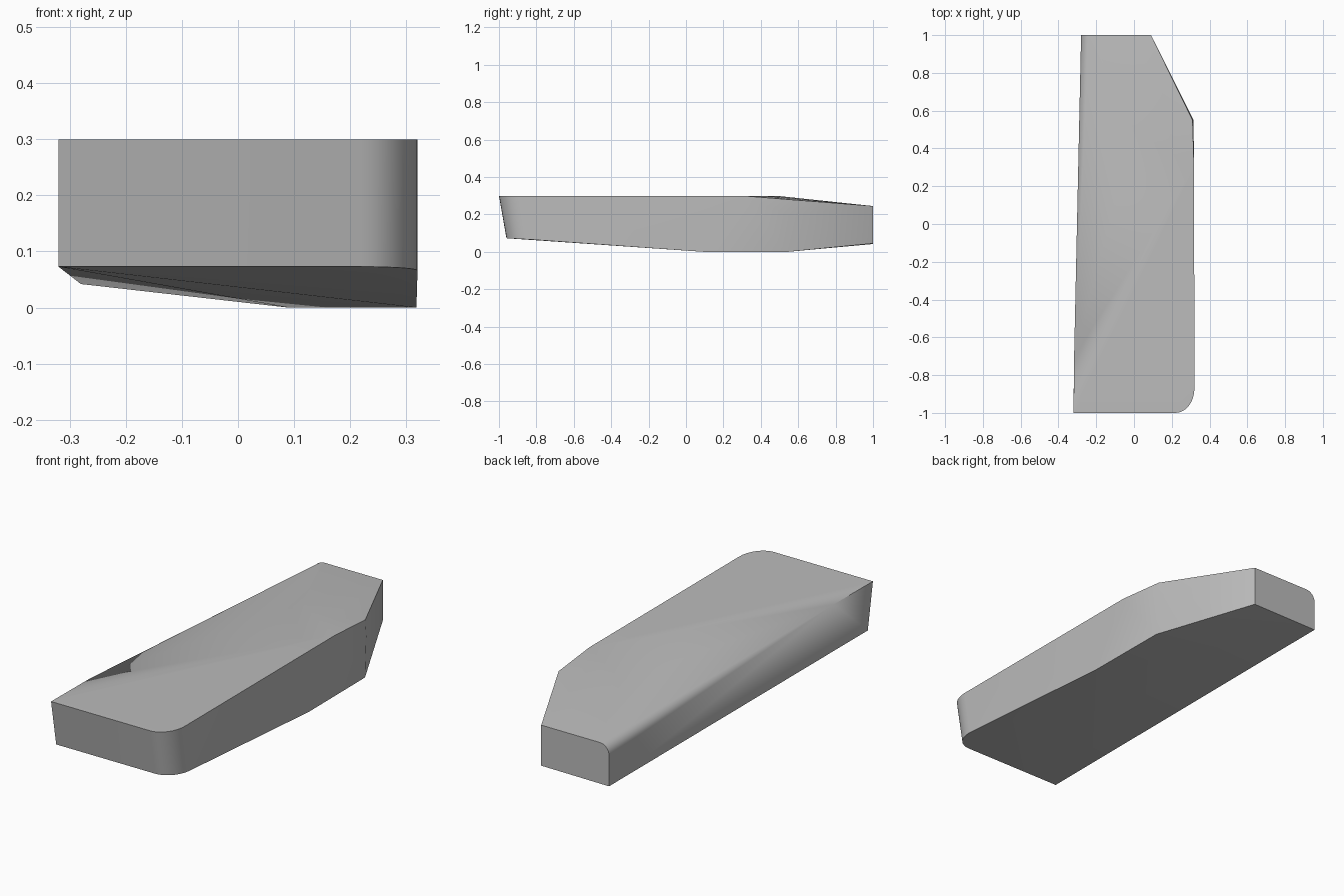
import bpy, bmesh
from math import sin, cos, pi

cube = bpy.data.objects.get("Cube")
if cube:
    bpy.data.objects.remove(cube)


def arc(cx, cy, rx, ry, start, end, steps=8):
    """Points along part of an ellipse, angles in quarter turns."""
    for i in range(steps + 1):
        a = (start + (end - start) * i / steps) * pi / 2
        yield cx + rx * cos(a), cy + ry * sin(a)


# Slanted front end with a rounded right-hand corner
points = [(-0.32, -1, 0.3), (-0.32, -0.96, 0.073)]
for x, y in arc(0.22, -0.87, 0.1, 0.13, -1, 0):
    points += [(x, y, 0.3), (x, y + 0.04, 0.073 - 0.06 * (y + 1) * 0.9)]

# Back end with a rounded upper edge that fades out towards the front
points += [(-0.28, 1, 0.042), (0.09, 1, 0.045), (0.09, 1, 0.245)]
points += [(x, 1, z) for x, z in arc(-0.23, 0.195, 0.05, 0.05, 1, 2)]
points += [(-0.317, -0.7, 0.3)]

# Keel, then the angled rear corner, then the crown of the top
points += [(0.318, 0.1, 0), (0.09, 0.5, 0), (0.315, 0.54, 0)]
points += [(0.315, 0.55, 0.2), (0.31, 0.55, 0.28), (0.318, 0.3, 0.3)]
points += [(0, 0.5, 0.298), (0.2, 0.45, 0.297)]

# Solid body skinned over the outline points
bm = bmesh.new()
for p in points:
    bm.verts.new(p)
bmesh.ops.convex_hull(bm, input=bm.verts)
bmesh.ops.delete(bm, geom=[v for v in bm.verts if not v.link_faces], context="VERTS")
bmesh.ops.dissolve_limit(bm, angle_limit=0.004, verts=bm.verts, edges=bm.edges)
bmesh.ops.recalc_face_normals(bm, faces=bm.faces)
mesh = bpy.data.meshes.new("tapered_body")
bm.to_mesh(mesh)
bm.free()
body = bpy.data.objects.new("tapered_body", mesh)
bpy.context.collection.objects.link(body)

# Plain grey finish
grey = bpy.data.materials.new("plain_grey")
grey.use_nodes = True
grey.diffuse_color = (0.5, 0.5, 0.5, 1)
grey.node_tree.nodes["Principled BSDF"].inputs["Base Color"].default_value = (0.5, 0.5, 0.5, 1)
mesh.materials.append(grey)

bpy.ops.object.select_all(action="DESELECT")
body.select_set(True)
bpy.context.view_layer.objects.active = body
bpy.ops.object.shade_smooth_by_angle(angle=pi / 6)
